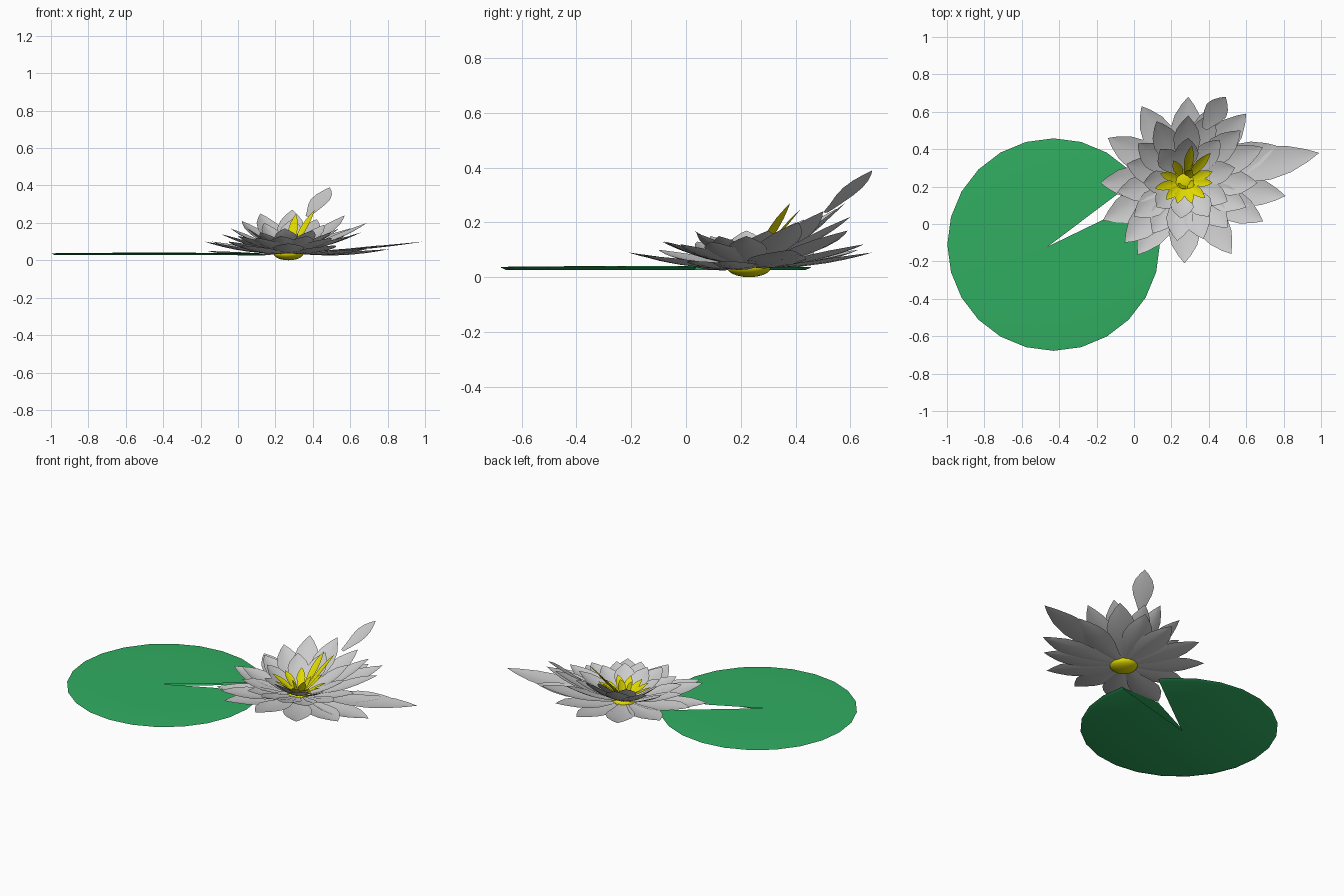
import bpy, bmesh, math
from mathutils import Vector

if "Cube" in bpy.data.objects:
    bpy.data.objects.remove(bpy.data.objects["Cube"])


def material(name, color):
    m = bpy.data.materials.new(name)
    m.diffuse_color = color
    m.use_nodes = True
    m.node_tree.nodes["Principled BSDF"].inputs["Base Color"].default_value = m.diffuse_color
    return m


GREEN = material("leaf_green", (0.03, 0.42, 0.12, 1))
YELLOW = material("stamen_yellow", (0.75, 0.70, 0.0, 1))


def finish(bm, name, mat=None):
    me = bpy.data.meshes.new(name)
    bm.to_mesh(me)
    bm.free()
    ob = bpy.data.objects.new(name, me)
    bpy.context.collection.objects.link(ob)
    if mat:
        me.materials.append(mat)
    for p in me.polygons:
        p.use_smooth = True
    bpy.context.view_layer.objects.active = ob
    ob.select_set(True)
    bpy.ops.object.shade_smooth_by_angle(angle=math.radians(40))
    ob.select_set(False)
    return ob


# Pointed leaf shape: (position along the length, share of half width)
OUTLINE = [(0, .25), (.2, .55), (.4, .88), (.58, 1), (.75, .8), (.9, .38)]


def add_petal(bm, base, tip, width, cup=0.18, sag=0.04):
    base, tip = Vector(base), Vector(tip)
    axis = tip - base
    side = Vector((-axis.y, axis.x, 0)).normalized()
    up = axis.cross(side).normalized()
    if up.z < 0:
        up = -up
    rows = []
    for t, w in OUTLINE:
        mid = base + axis * t - up * (sag * axis.length * 4 * t * (1 - t))
        hw = width / 2 * w
        rows.append([bm.verts.new(mid + side * hw * s + up * cup * hw * s * s)
                     for s in (-1, -.5, 0, .5, 1)])
    end = bm.verts.new(tip)
    for a, b in zip(rows, rows[1:]):
        for i in range(4):
            bm.faces.new((a[i + 1], a[i], b[i], b[i + 1]))
    for i in range(4):
        bm.faces.new((rows[-1][i + 1], rows[-1][i], end))


CENTER = Vector((0.27, 0.23, 0))


def petal_ring(name, tips, width, start, z, mat=None, cup=0.18, sag=0.04):
    bm = bmesh.new()
    for tip in tips:
        d = Vector((tip[0], tip[1], 0)) - CENTER
        base = CENTER + d.normalized() * start + Vector((0, 0, z))
        add_petal(bm, base, tip, width, cup, sag)
    return finish(bm, name, mat)


# Lily pad with a notch
pc = Vector((-0.43, -0.11, 0))
R = 0.568
rim = [(pc.x + R * math.cos(math.radians(a)), pc.y + R * math.sin(math.radians(a)))
       for a in [38] + list(range(45, 376, 15))]
bm = bmesh.new()
tip_xy = (-0.46, -0.12)
hub = bm.verts.new((*tip_xy, 0.041))
rings = []
for f, z in ((0.55, 0.040), (0.95, 0.038), (1.0, 0.036), (0.965, 0.027)):
    ring = []
    for x, y in rim:
        ring.append(bm.verts.new((tip_xy[0] + (x - tip_xy[0]) * f,
                                  tip_xy[1] + (y - tip_xy[1]) * f, z)))
    rings.append(ring)
# bend the lower lip of the notch
rings[0][-1].co.x, rings[0][-1].co.y = -0.16, 0.025
low = bm.verts.new((*tip_xy, 0.029))
for i in range(len(rim) - 1):
    bm.faces.new((hub, rings[0][i], rings[0][i + 1]))
    for a, b in zip(rings, rings[1:]):
        bm.faces.new((a[i], b[i], b[i + 1], a[i + 1]))
    bm.faces.new((low, rings[3][i + 1], rings[3][i]))
finish(bm, "lily_pad", GREEN)

# Outer petals, lying almost flat
petal_ring("outer_petals", [
    (-.14, .46, .10), (.04, .63, .10), (.29, .68, .09), (.46, .65, .12),
    (.60, .59, .17), (.76, .42, .08), (.81, .15, .06), (.69, .015, .06),
    (.52, -.16, .08), (.27, -.21, .09), (.02, -.165, .08), (-.05, -.10, .10),
    (-.165, .02, .05), (-.18, .22, .10)], 0.17, 0.05, 0.035)

# One extra long petal
bm = bmesh.new()
add_petal(bm, (.33, .25, .045), (.99, .38, .10), 0.18, 0.1, 0.02)
finish(bm, "long_petal")

# Middle petals
petal_ring("middle_petals", [
    (.12, .55, .25), (.29, .58, .27), (.42, .60, .22), (.57, .50, .24),
    (.69, .41, .20), (.02, .43, .21), (-.04, .32, .17), (-.09, .17, .14),
    (0, .04, .13), (.10, -.05, .12), (.23, -.09, .13), (.37, -.08, .13),
    (.50, -.02, .12), (.60, .09, .13), (.66, .22, .15)], 0.145, 0.05, 0.045)

# Inner petals
petal_ring("inner_petals", [
    (.05, .22, .17), (.12, .09, .15), (.25, .03, .17), (.40, .04, .16),
    (.50, .12, .15), (.54, .30, .17), (.46, .45, .19), (.29, .46, .22),
    (.14, .40, .20)], 0.125, 0.05, 0.05)

# Loose petal floating above the back
bm = bmesh.new()
add_petal(bm, (.375, .51, .235), (.49, .68, .39), 0.125, 0.1, 0.02)
finish(bm, "loose_petal")

# Stamens
petal_ring("stamens", [
    (.41, .38, .27), (.31, .42, .25), (.36, .33, .15), (.42, .28, .13),
    (.42, .22, .12), (.38, .14, .13), (.31, .11, .13), (.23, .11, .13),
    (.17, .13, .13), (.11, .19, .14), (.14, .27, .14), (.21, .34, .15),
    (.31, .29, .14), (.25, .19, .14), (.32, .20, .14)],
    0.05, 0.02, 0.045, YELLOW, 0.2, 0.0)

# Yellow heart of the flower
bm = bmesh.new()
bmesh.ops.create_uvsphere(bm, u_segments=20, v_segments=10, radius=1)
for v in bm.verts:
    v.co = Vector((v.co.x * .08, v.co.y * .08, v.co.z * .035 + .035)) + CENTER
finish(bm, "flower_heart", YELLOW)
